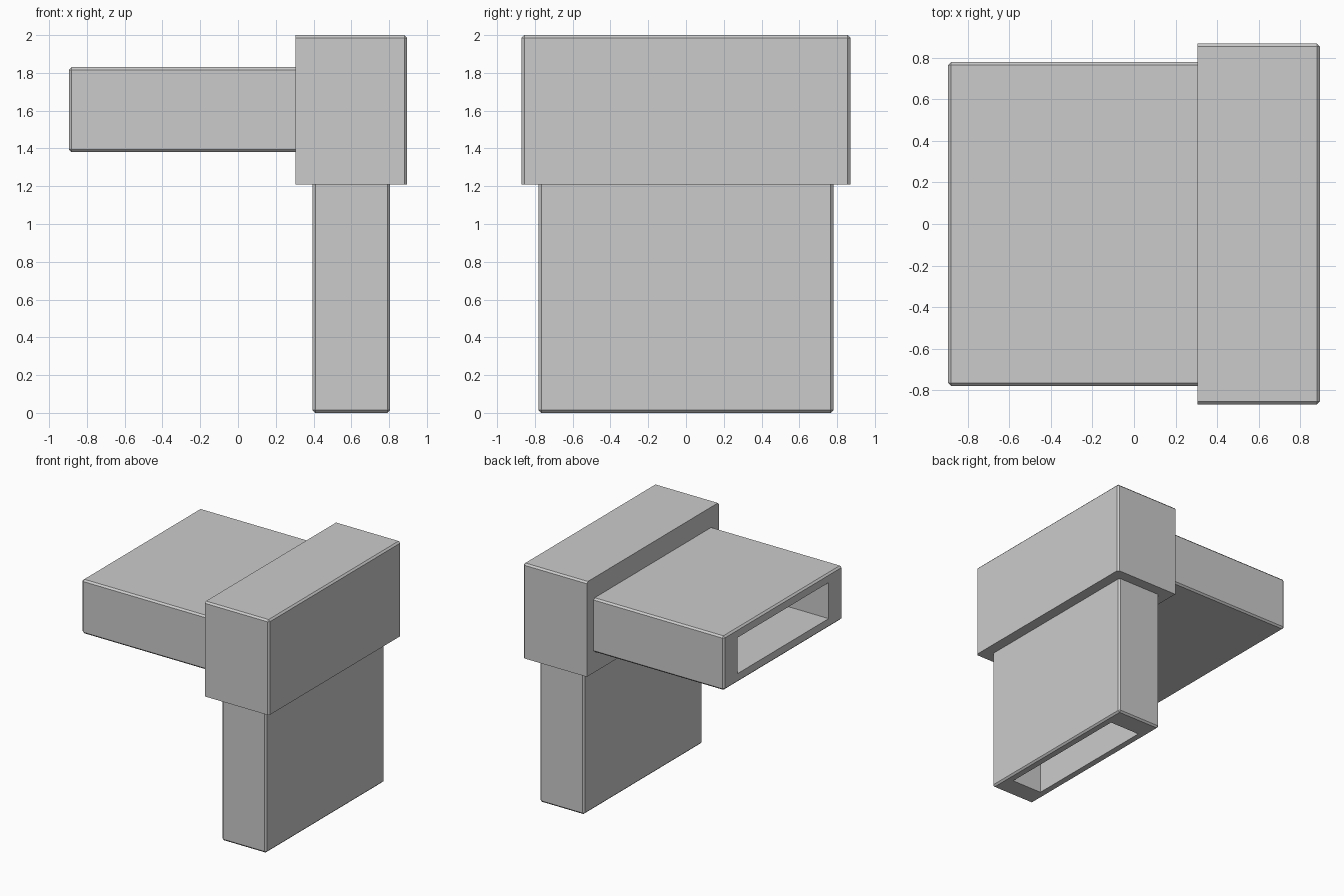
import bpy
import bmesh
from mathutils import Vector

if "Cube" in bpy.data.objects:
    bpy.data.objects.remove(bpy.data.objects["Cube"])

grey = bpy.data.materials.new("plain grey")
grey.use_nodes = True
colour = (0.6, 0.6, 0.6, 1)
grey.diffuse_color = colour
grey.node_tree.nodes["Principled BSDF"].inputs["Base Color"].default_value = colour


def box(name, low, high, sharp_planes=(), bevel=0.0):
    """Box between two corners; edges lying on a sharp (axis, value) plane stay unbevelled."""
    low, high = Vector(low), Vector(high)
    bm = bmesh.new()
    bmesh.ops.create_cube(bm, size=1)
    for v in bm.verts:
        v.co = (low + high) / 2 + v.co * (high - low)
    if bevel:
        edges = [e for e in bm.edges if not any(
            all(abs(v.co[axis] - value) < 1e-4 for v in e.verts)
            for axis, value in sharp_planes)]
        bmesh.ops.bevel(bm, geom=edges, offset=bevel, segments=1,
                        affect='EDGES', clamp_overlap=True)
    mesh = bpy.data.meshes.new(name)
    bm.to_mesh(mesh)
    bm.free()
    mesh.materials.append(grey)
    obj = bpy.data.objects.new(name, mesh)
    bpy.context.collection.objects.link(obj)
    return obj


# Outer shells: elbow head, side arm and downward leg
HEAD_X, HEAD_Z, CHAMFER = 0.305, 1.21, 0.014
head = box("elbow_head", (HEAD_X, -0.87, HEAD_Z), (0.895, 0.87, 2),
           [(0, HEAD_X), (2, HEAD_Z)], CHAMFER)
arm = box("side_arm", (-0.895, -0.78, 1.38), (HEAD_X, 0.78, 1.83),
          [(0, HEAD_X)], CHAMFER)
leg = box("down_leg", (0.395, -0.78, 0), (0.805, 0.78, HEAD_Z),
          [(2, HEAD_Z)], CHAMFER)

# Passage running through the arm, round the elbow and down the leg
arm_bore = box("arm_bore_cutter", (-1, -0.6, 1.455), (0.74, 0.6, 1.755))
leg_bore = box("leg_bore_cutter", (0.46, -0.6, -0.1), (0.74, 0.6, 1.755))
for cutter in (arm_bore, leg_bore):
    cutter.hide_render = True
    cutter.hide_viewport = True
    cutter.display_type = 'WIRE'

for part, cutters in ((head, (arm_bore, leg_bore)), (arm, (arm_bore,)), (leg, (leg_bore,))):
    for cutter in cutters:
        mod = part.modifiers.new("bore", 'BOOLEAN')
        mod.operation = 'DIFFERENCE'
        mod.solver = 'EXACT'
        mod.object = cutter
